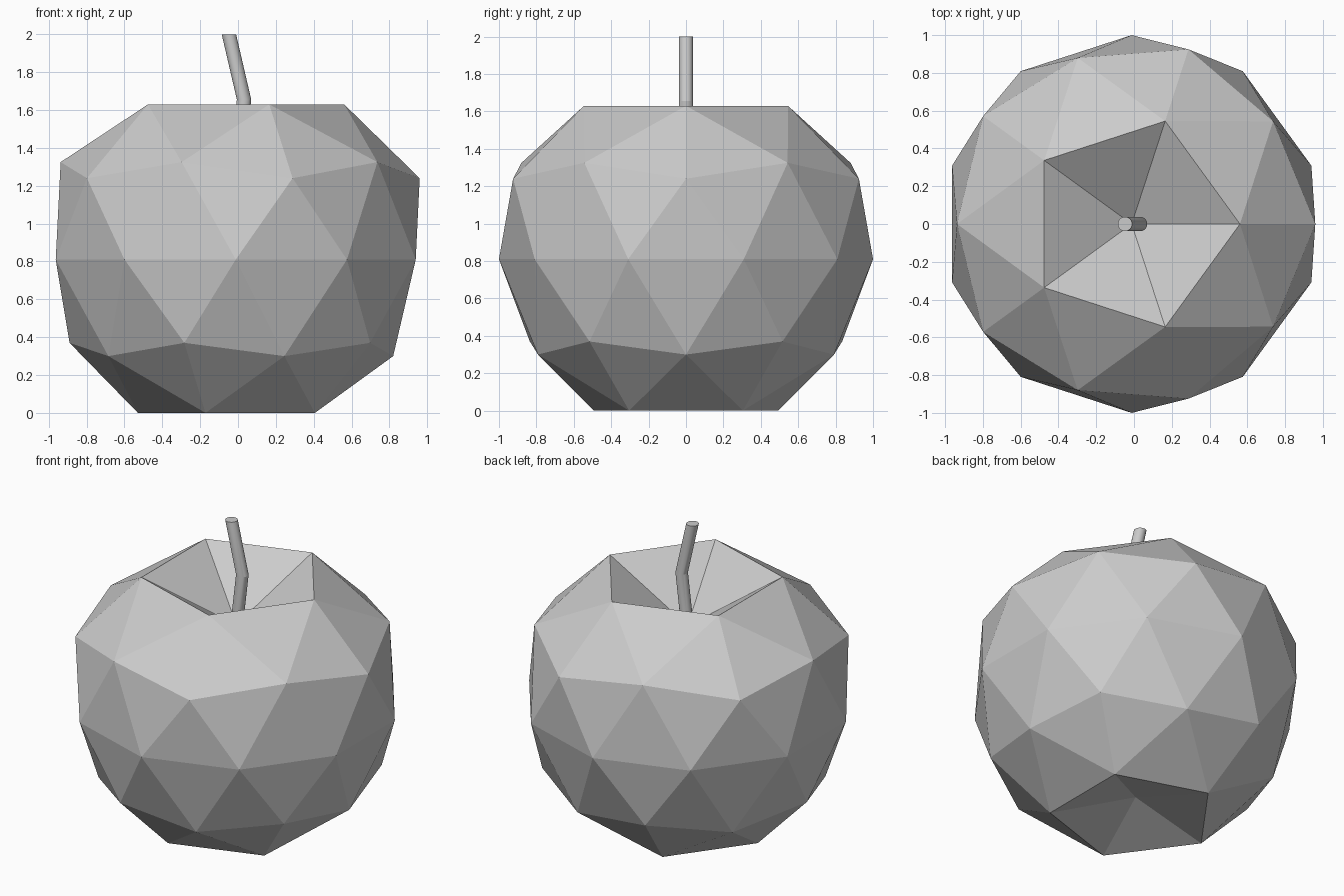
import bpy, bmesh, math

cube = bpy.data.objects.get("Cube")
if cube:
    bpy.data.objects.remove(cube, do_unlink=True)

GREY = (0.6, 0.6, 0.6, 1.0)
mat = bpy.data.materials.new("plain grey")
mat.use_nodes = True
mat.diffuse_color = GREY
mat.node_tree.nodes["Principled BSDF"].inputs["Base Color"].default_value = GREY

CENTRE_X = -0.012


def add_object(name, bm):
    bmesh.ops.recalc_face_normals(bm, faces=bm.faces)
    mesh = bpy.data.meshes.new(name)
    bm.to_mesh(mesh)
    bm.free()
    mesh.materials.append(mat)
    obj = bpy.data.objects.new(name, mesh)
    bpy.context.collection.objects.link(obj)
    return obj


# Fruit body: low-poly ball whose rings are reshaped and poles pushed in
# Each ring: height on the unit ball -> (radius, height)
RINGS = {
    1.0: (0, 1.31),
    0.851: (0.573, 1.63),
    0.526: (0.925, 1.325),
    0.447: (0.972, 1.24),
    0.0: (1.0, 0.81),
    -0.447: (0.878, 0.37),
    -0.526: (0.832, 0.3),
    -0.851: (0.517, 0),
    -1.0: (0, 0.13),
}
bm = bmesh.new()
bmesh.ops.create_icosphere(bm, subdivisions=2, radius=1)
corner = min(bm.verts, key=lambda v: abs(v.co.z - 0.447))
turn = math.atan2(corner.co.y, corner.co.x)
for v in bm.verts:
    key = min(RINGS, key=lambda z: abs(z - v.co.z))
    radius, height = RINGS[key]
    angle = math.atan2(v.co.y, v.co.x) - turn
    v.co = (CENTRE_X + radius * math.cos(angle), radius * math.sin(angle), height)
add_object("fruit_body", bm)

# Stem: round bent stalk, lofted through three rings
SIDES = 32
STEM_PATH = [(-0.012, 1.29), (0.032, 1.655), (-0.048, 2.0)]
STEM_RADIUS = 0.038
bm = bmesh.new()
loops = []
for x, z in STEM_PATH:
    loops.append([
        bm.verts.new((x + STEM_RADIUS * math.cos(a), STEM_RADIUS * math.sin(a), z))
        for a in (2 * math.pi * i / SIDES for i in range(SIDES))
    ])
for low, high in zip(loops, loops[1:]):
    for i in range(SIDES):
        j = (i + 1) % SIDES
        bm.faces.new((low[i], low[j], high[j], high[i]))
bm.faces.new(loops[0][::-1])
bm.faces.new(loops[-1])
stem = add_object("stem", bm)

bpy.ops.object.select_all(action="DESELECT")
stem.select_set(True)
bpy.context.view_layer.objects.active = stem
bpy.ops.object.shade_smooth_by_angle(angle=math.radians(15))
